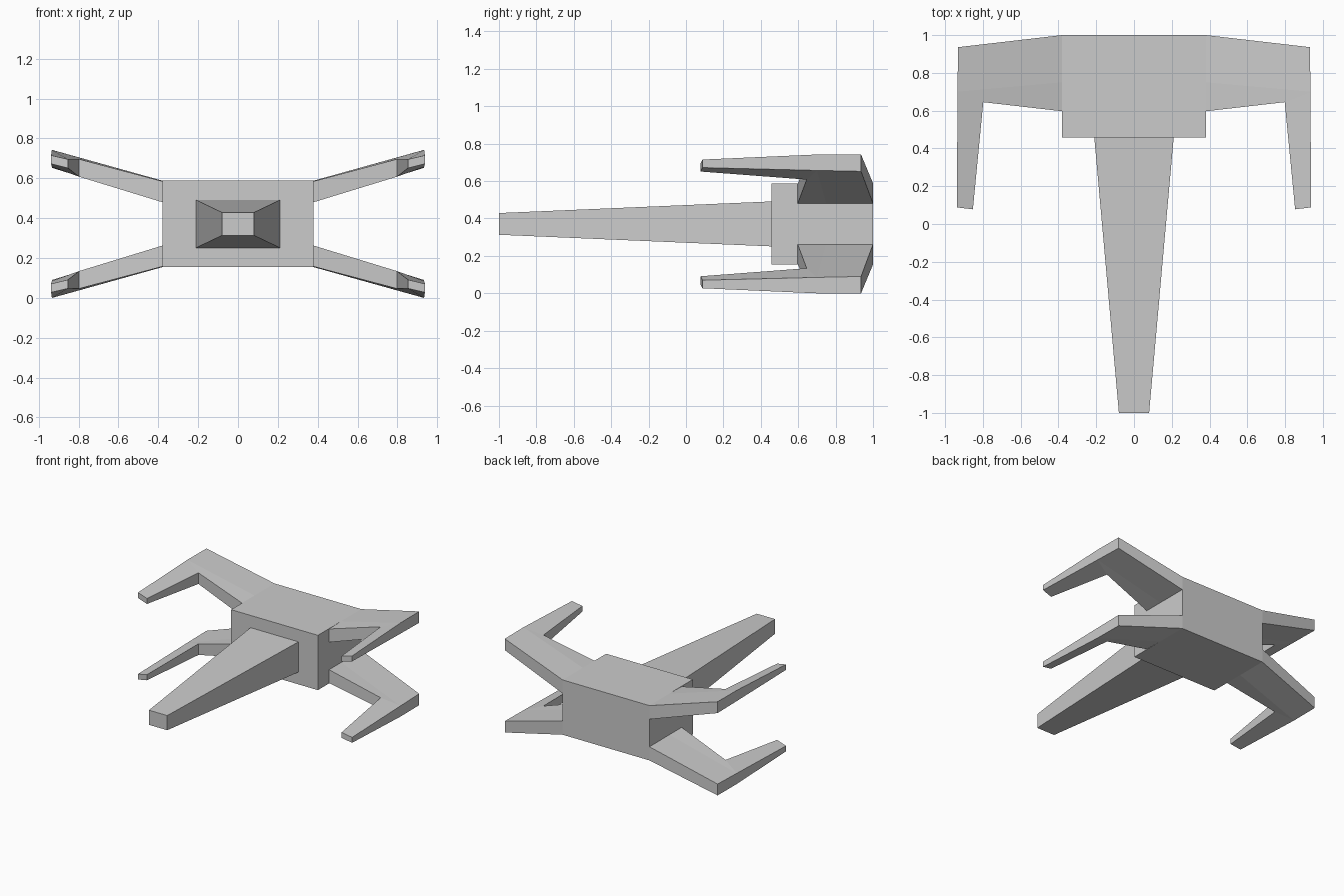
import bpy
import bmesh

if "Cube" in bpy.data.objects:
    bpy.data.objects.remove(bpy.data.objects["Cube"])

MID_Z = 0.371  # height of the horizontal symmetry plane


def make_object(name, verts, faces):
    mesh = bpy.data.meshes.new(name)
    bm = bmesh.new()
    vs = [bm.verts.new(v) for v in verts]
    for f in faces:
        bm.faces.new([vs[i] for i in f])
    bmesh.ops.recalc_face_normals(bm, faces=bm.faces)
    bm.to_mesh(mesh)
    bm.free()
    obj = bpy.data.objects.new(name, mesh)
    obj.location.z = MID_Z
    bpy.context.collection.objects.link(obj)
    return obj


def tapered_box(name, y0, half0, y1, half1):
    """Box along y with a centred (x, z) half-size at each end."""
    verts = [(sx * h[0], y, sz * h[1])
             for y, h in ((y0, half0), (y1, half1))
             for sx, sz in ((-1, -1), (1, -1), (1, 1), (-1, 1))]
    sides = [(i, (i + 1) % 4, (i + 1) % 4 + 4, i + 4) for i in range(4)]
    return make_object(name, verts, [(0, 1, 2, 3), (4, 5, 6, 7)] + sides)


# Main block and long tapering nose
tapered_box("body", 0.457, (0.38, 0.217), 1.0, (0.38, 0.217))
tapered_box("nose", -1.0, (0.08, 0.058), 0.457, (0.21, 0.12))

# Swept arm with forward prong: outline points (x, y, bottom z, top z)
outline = [
    (0.38, 0.75, 0.48, 0.588),    # root middle
    (0.38, 1.0, 0.48, 0.588),     # root back
    (0.932, 0.936, 0.652, 0.742),  # outer back corner
    (0.934, 0.70, 0.657, 0.742),  # outer bend
    (0.938, 0.088, 0.672, 0.715),  # prong tip, outer
    (0.853, 0.078, 0.651, 0.695),  # prong tip, inner
    (0.798, 0.645, 0.608, 0.696),  # inner elbow
    (0.38, 0.597, 0.48, 0.585),   # root front
]
n = len(outline)
verts = [(x, y, b - MID_Z) for x, y, b, t in outline]
verts += [(x, y, t - MID_Z) for x, y, b, t in outline]
panels = [(0, 1, 2, 3), (0, 3, 6, 7), (3, 4, 5, 6)]
faces = panels + [tuple(i + n for i in p) for p in panels]
faces += [(i, (i + 1) % n, (i + 1) % n + n, i + n) for i in range(1, n - 1)]
arms = make_object("arms", verts, faces)

# Repeat the arm left/right and above/below
mirror = arms.modifiers.new("mirror", 'MIRROR')
mirror.use_axis = (True, False, True)
mirror.use_mirror_merge = False
